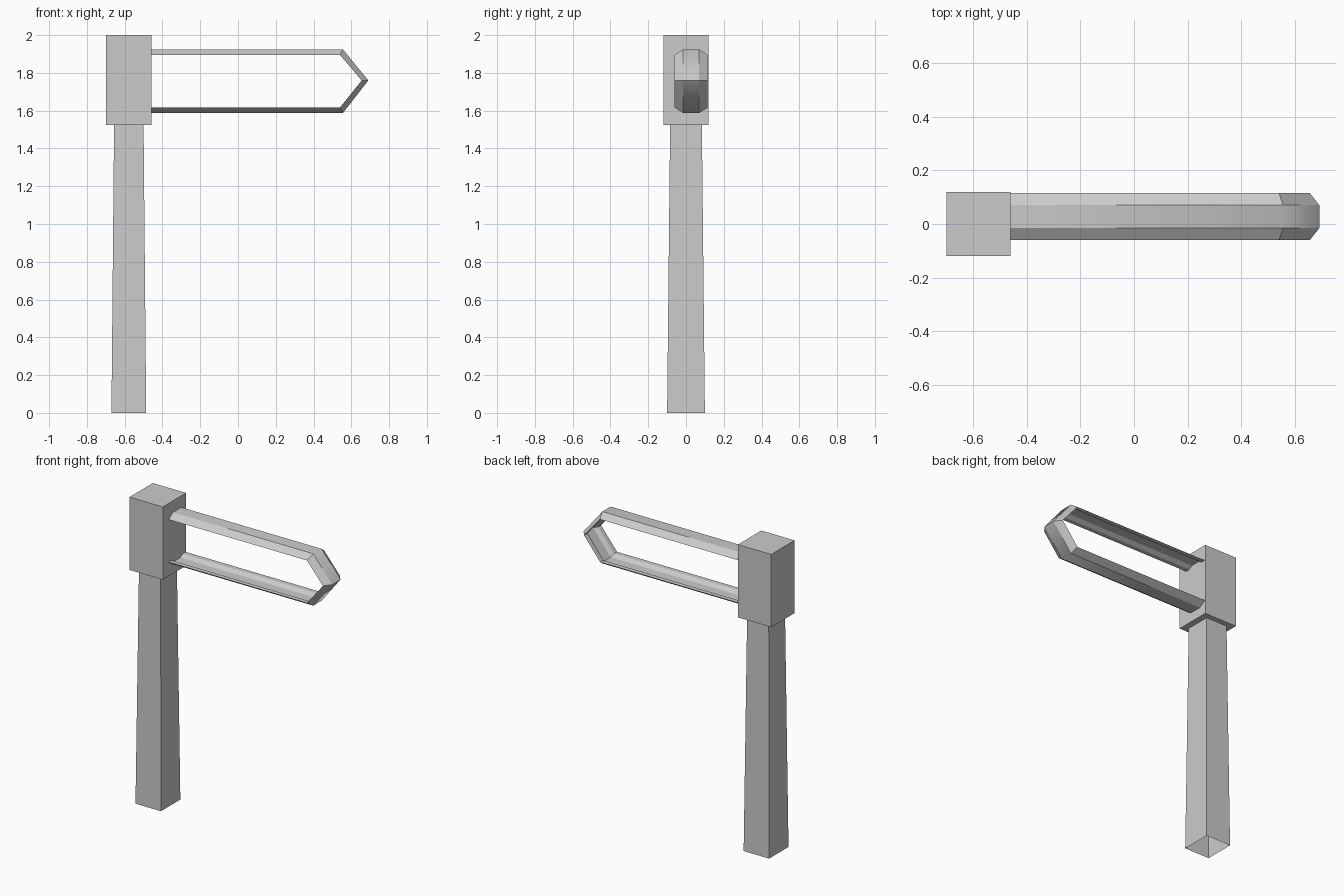
import bpy, bmesh

cube = bpy.data.objects.get("Cube")
if cube:
    bpy.data.objects.remove(cube, do_unlink=True)

GREY = (0.6, 0.6, 0.6, 1)
grey = bpy.data.materials.new("plain grey")
grey.use_nodes = True
grey.diffuse_color = GREY
grey.node_tree.nodes["Principled BSDF"].inputs["Base Color"].default_value = GREY


def finish(bm, name):
    bmesh.ops.recalc_face_normals(bm, faces=bm.faces)
    mesh = bpy.data.meshes.new(name)
    bm.to_mesh(mesh)
    bm.free()
    mesh.materials.append(grey)
    obj = bpy.data.objects.new(name, mesh)
    bpy.context.collection.objects.link(obj)
    return obj


def tapered_box(name, x, z0, z1, base, top, is_open=False):
    """Box whose half sizes go from base to top; optionally without end caps."""
    bm = bmesh.new()
    rings = []
    for z, (hx, hy) in ((z0, base), (z1, top)):
        rings.append([bm.verts.new((x + sx * hx, sy * hy, z))
                      for sx, sy in ((-1, -1), (1, -1), (1, 1), (-1, 1))])
    low, high = rings
    for i in range(4):
        j = (i + 1) % 4
        bm.faces.new((low[i], low[j], high[j], high[i]))
    if not is_open:
        bm.faces.new(low)
        bm.faces.new(high)
    return finish(bm, name)


# Post, open at both ends, and the head block it carries
tapered_box("post", -0.578, 0, 1.53, (0.092, 0.1), (0.078, 0.084), is_open=True)
tapered_box("head_block", -0.579, 1.525, 2, (0.12, 0.12), (0.12, 0.12))

# Pointed loop: a chamfered, grooved section swept along a bent path
outer = [(-0.46, 1.925), (0.555, 1.925), (0.69, 1.76), (0.555, 1.587), (-0.46, 1.587)]
inner = [(-0.46, 1.895), (0.54, 1.895), (0.655, 1.76), (0.54, 1.617), (-0.46, 1.617)]
# Section as (y, depth), with depth 0 on the outer path and 1 on the inner
section = [(-0.06, 1), (-0.015, 0), (0.07, 0), (0.115, 1),
           (0.085, 1), (0.06, 0.45), (-0.005, 0.45), (-0.03, 1)]
TIP, FLAT = 2, 1

bm = bmesh.new()
rings = [[bm.verts.new((ox + (ix - ox) * t, y, oz + (iz - oz) * t)) for y, t in section]
         for (ox, oz), (ix, iz) in zip(outer, inner)]
for a, b in zip(rings, rings[1:]):
    for i in range(len(section)):
        j = (i + 1) % len(section)
        face = bm.faces.new((a[i], a[j], b[j], b[i]))
        face.smooth = i == FLAT
bm.faces.new(rings[0])
bm.faces.new(rings[-1])

# The outer band blends smoothly round its bends but stays sharp at the tip
for edge in bm.edges:
    edge.smooth = False
for k, ring in enumerate(rings):
    if k != TIP:
        edge = bm.edges.get((ring[FLAT], ring[FLAT + 1]))
        edge.smooth = True
finish(bm, "pointed_loop")
